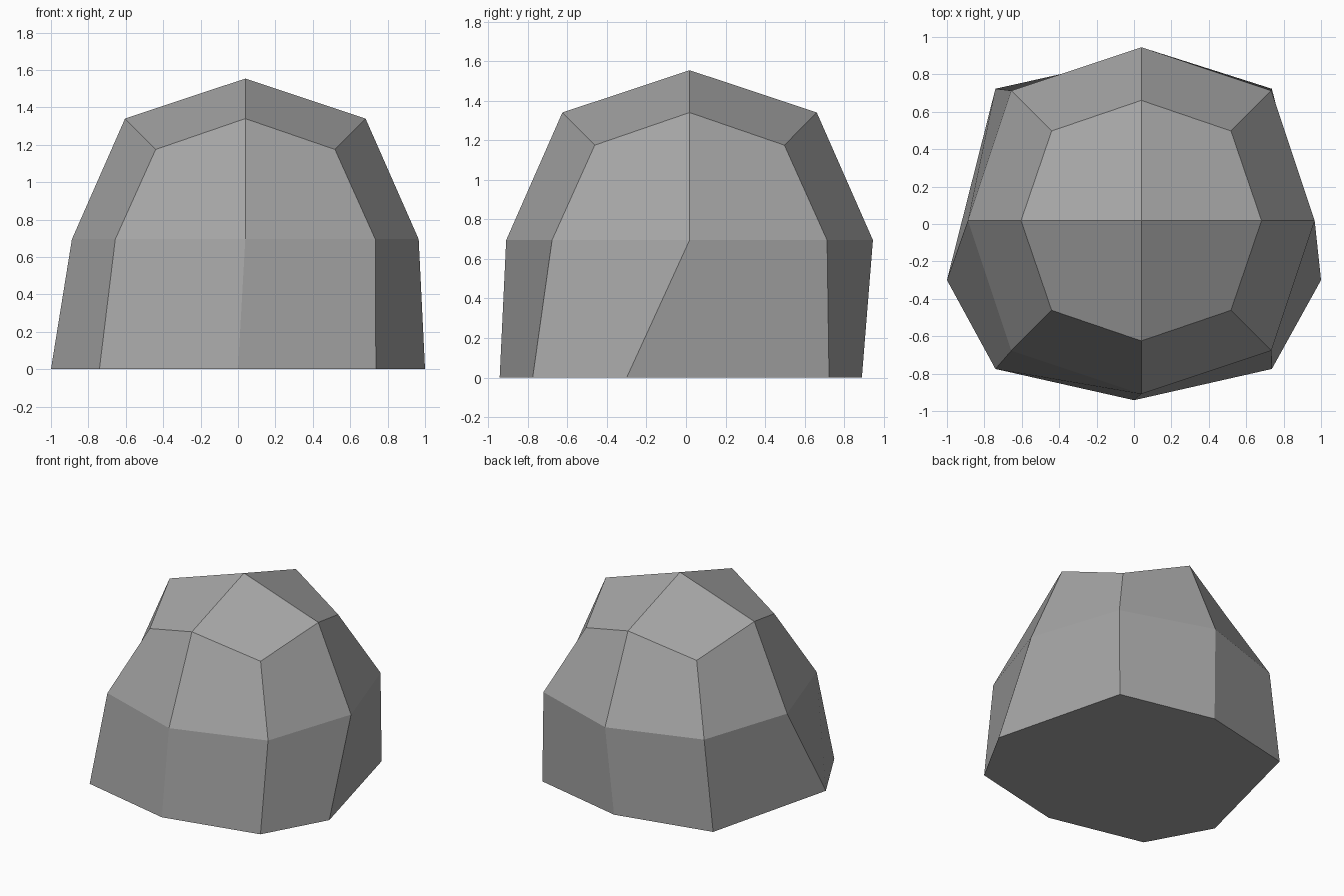
import bpy
import bmesh
from math import cos, sin, pi

if "Cube" in bpy.data.objects:
    bpy.data.objects.remove(bpy.data.objects["Cube"], do_unlink=True)

# Stone colour
grey = bpy.data.materials.new("stone_grey")
grey.use_nodes = True
colour = (0.38, 0.38, 0.38, 1)
grey.diffuse_color = colour
grey.node_tree.nodes["Principled BSDF"].inputs["Base Color"].default_value = colour

CX, CY = 0.039, 0.018
bm = bmesh.new()


def ring(axis, diagonal):
    """Eight points; each of axis and diagonal is a (radius, height) pair."""
    points = []
    for i in range(8):
        r, z = diagonal if i % 2 else axis
        a = i * pi / 4
        points.append(bm.verts.new((CX + r * cos(a), CY + r * sin(a), z)))
    return points


def band(lower, upper):
    for i in range(8):
        j = (i + 1) % 8
        bm.faces.new((lower[i], lower[j], upper[j], upper[i]))


# Domed upper half, built from rounded quads
apex = bm.verts.new((CX, CY, 1.554))
shoulder = ring((0.643, 1.34), (0.678, 1.175))
waist = ring((0.927, 0.695), (0.983, 0.695))

# Uneven foot, flat on the ground
foot_outline = [(1, -0.3), (0.737, 0.723), (0, 0.889), (-0.741, 0.723),
                (-1, -0.3), (-0.741, -0.775), (0, -0.942), (0.737, -0.775)]
foot = [bm.verts.new((x, y, 0)) for x, y in foot_outline]

band(foot, waist)
band(waist, shoulder)
for i in range(0, 8, 2):
    bm.faces.new((apex, shoulder[i], shoulder[i + 1], shoulder[(i + 2) % 8]))
bm.faces.new(foot[::-1])
bmesh.ops.recalc_face_normals(bm, faces=bm.faces)

mesh = bpy.data.meshes.new("boulder")
bm.to_mesh(mesh)
bm.free()
mesh.materials.append(grey)
boulder = bpy.data.objects.new("boulder", mesh)
bpy.context.collection.objects.link(boulder)
